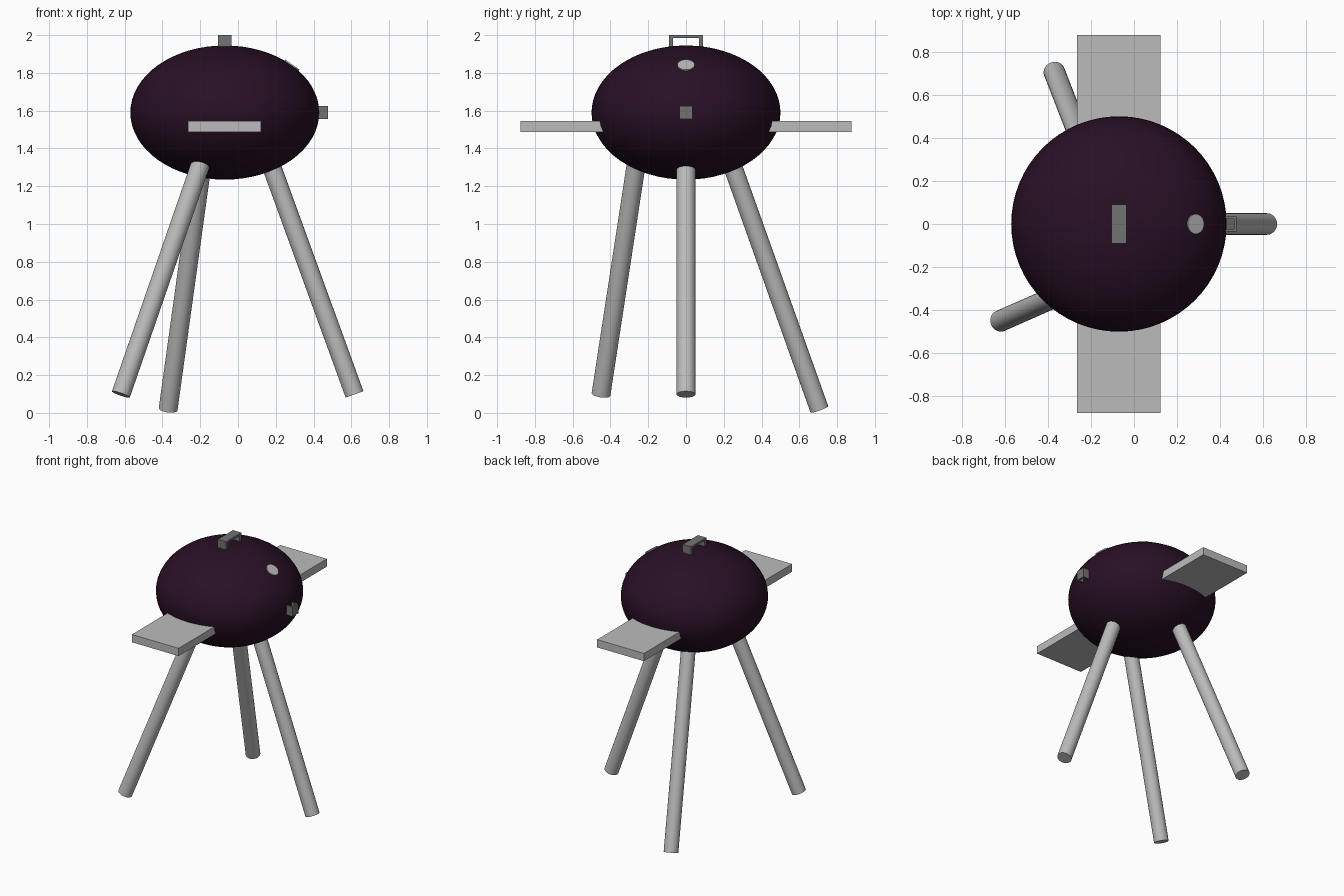
import bpy, math
from mathutils import Vector

if "Cube" in bpy.data.objects:
    bpy.data.objects.remove(bpy.data.objects["Cube"])


def material(name, rgb):
    m = bpy.data.materials.new(name)
    m.diffuse_color = (*rgb, 1)
    m.use_nodes = True
    m.node_tree.nodes["Principled BSDF"].inputs["Base Color"].default_value = m.diffuse_color
    return m


PURPLE = material("dark purple enamel", (0.021, 0.005, 0.018))
LIGHT = material("light grey", (0.50, 0.50, 0.50))
DARK = material("dark grey", (0.17, 0.17, 0.17))


def finish(name, mat, smooth=False):
    ob = bpy.context.object
    ob.name = name
    ob.data.materials.append(mat)
    if smooth:
        bpy.ops.object.shade_smooth_by_angle(angle=math.radians(35))
    return ob


def box(name, lo, hi, mat):
    lo, hi = Vector(lo), Vector(hi)
    bpy.ops.mesh.primitive_cube_add(size=1, location=(lo + hi) / 2)
    ob = bpy.context.object
    ob.scale = hi - lo
    bpy.ops.object.transform_apply(location=False, rotation=False, scale=True)
    return finish(name, mat)


def rod(name, a, b, radius, mat):
    a, b = Vector(a), Vector(b)
    d = b - a
    bpy.ops.mesh.primitive_cylinder_add(vertices=32, radius=radius, depth=d.length,
                                        location=(a + b) / 2,
                                        rotation=d.to_track_quat('Z', 'Y').to_euler())
    return finish(name, mat, True)


CX, CZ, R, H = -0.07, 1.59, 0.5, 0.355

# Flattened kettle body
bpy.ops.mesh.primitive_uv_sphere_add(segments=64, ring_count=32, radius=1, location=(CX, 0, CZ))
bpy.context.object.scale = (R, R, H)
bpy.ops.object.transform_apply(location=False, rotation=False, scale=True)
finish("kettle_body", PURPLE, True)

# Three splayed legs, the rear one slightly longer
rod("right_leg", (0.617, 0, 0.098), (0.165, 0, 1.34), 0.05, LIGHT)
rod("left_leg", (-0.62, -0.45, 0.098), (-0.19, -0.26, 1.34), 0.05, LIGHT)
rod("rear_leg", (-0.37, 0.706, 0.019), (-0.187, 0.235, 1.34), 0.05, LIGHT)

# Side shelves, front and back
for name, s in (("front_shelf", -1), ("back_shelf", 1)):
    y0, y1 = sorted((s * 0.40, s * 0.877))
    box(name, (-0.265, y0, 1.487), (0.122, y1, 1.545), LIGHT)

# Lid handle: bar on two posts
box("lid_handle_bar", (-0.105, -0.09, 1.986), (-0.035, 0.09, 2.0), DARK)
# Side handle: grip plate on two arms
box("side_handle_grip", (0.465, -0.035, 1.555), (0.477, 0.035, 1.626), DARK)
for tag, s in (("front", -1), ("back", 1)):
    y0, y1 = sorted((s * 0.07, s * 0.09))
    box("lid_handle_post_" + tag, (-0.105, y0, 1.92), (-0.035, y1, 1.987), DARK)
    y0, y1 = sorted((s * 0.024, s * 0.035))
    box("side_handle_arm_" + tag, (0.415, y0, 1.555), (0.466, y1, 1.626), DARK)

# Round vent lying on the lid
dx = 0.355
dz = H * math.sqrt(1 - (dx / R) ** 2)
n = Vector((dx / R ** 2, 0, dz / H ** 2)).normalized()
p = Vector((CX + dx, 0, CZ + dz))
rod("lid_vent", p - n * 0.014, p + n * 0.005, 0.046, LIGHT)
